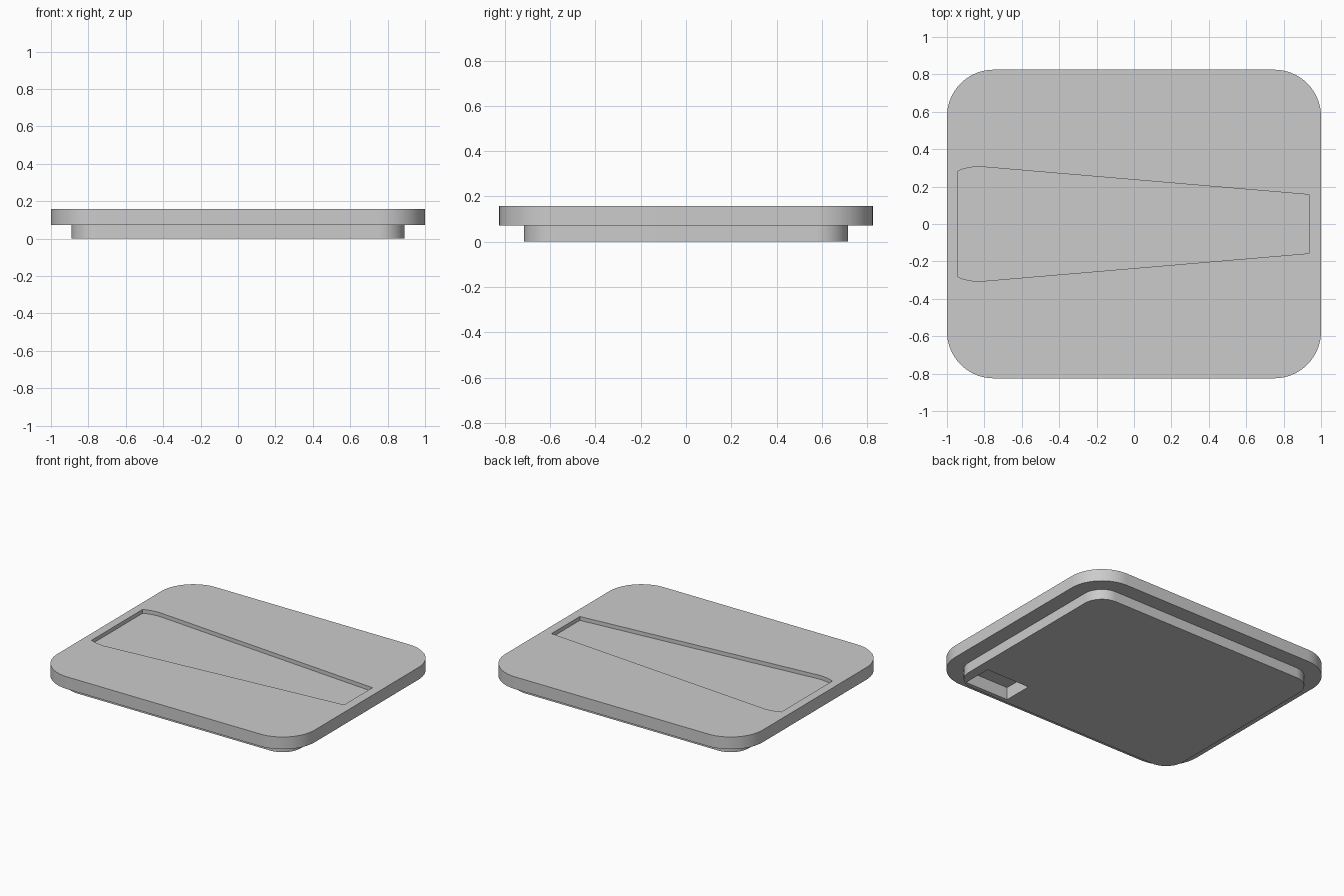
import bpy
import bmesh
from math import cos, sin, pi, radians

cube = bpy.data.objects.get("Cube")
if cube:
    bpy.data.objects.remove(cube, do_unlink=True)

# Single flat colour
grey = bpy.data.materials.new("light grey")
grey.use_nodes = True
COLOUR = (0.6, 0.6, 0.6, 1)
grey.diffuse_color = COLOUR
grey.node_tree.nodes["Principled BSDF"].inputs["Base Color"].default_value = COLOUR


def rounded_rect(hx, hy, r, steps=16):
    """Outline of a rounded rectangle, counter-clockwise."""
    points = []
    for quarter, (sx, sy) in enumerate([(1, 1), (-1, 1), (-1, -1), (1, -1)]):
        for i in range(steps + 1):
            a = (quarter + i / steps) * pi / 2
            points.append((sx * (hx - r) + r * cos(a), sy * (hy - r) + r * sin(a)))
    return points


def prism(name, outline, z0, z1):
    """Extrude a flat outline from z0 up to z1."""
    bm = bmesh.new()
    base = bm.faces.new([bm.verts.new((x, y, z0)) for x, y in outline])
    ext = bmesh.ops.extrude_face_region(bm, geom=[base])
    verts = [g for g in ext["geom"] if isinstance(g, bmesh.types.BMVert)]
    bmesh.ops.translate(bm, verts=verts, vec=(0, 0, z1 - z0))
    bmesh.ops.recalc_face_normals(bm, faces=bm.faces)
    mesh = bpy.data.meshes.new(name)
    bm.to_mesh(mesh)
    bm.free()
    mesh.materials.append(grey)
    obj = bpy.data.objects.new(name, mesh)
    bpy.context.collection.objects.link(obj)
    return obj


def activate(obj):
    bpy.ops.object.select_all(action="DESELECT")
    obj.select_set(True)
    bpy.context.view_layer.objects.active = obj


def cut(obj, cutter):
    mod = obj.modifiers.new("cut", "BOOLEAN")
    mod.operation = "DIFFERENCE"
    mod.solver = "EXACT"
    mod.object = cutter
    activate(obj)
    bpy.ops.object.modifier_apply(modifier=mod.name)


# Two stacked slabs: wide top plate and smaller stepped base
STEP, TOP = 0.072, 0.158
top_plate = prism("top_plate", rounded_rect(1.0, 0.825, 0.25), STEP, TOP)
base_plate = prism("base_plate", rounded_rect(0.89, 0.715, 0.14), 0, STEP)

# Tapered shallow tray in the top, with curved shoulders at the wide end
side = [(0.935, 0.157), (-0.83, 0.307), (-0.87, 0.303), (-0.91, 0.295), (-0.94, 0.283)]
tray = side + [(x, -y) for x, y in reversed(side)]
tray_cutter = prism("tray_cutter", tray, TOP - 0.027, TOP + 0.1)
cut(top_plate, tray_cutter)

# Rectangular pocket in the underside
pocket = [(0.48, -0.685), (0.82, -0.685), (0.82, -0.475), (0.48, -0.475)]
pocket_cutter = prism("pocket_cutter", pocket, -0.1, 0.088)
cut(base_plate, pocket_cutter)
cut(top_plate, pocket_cutter)

for cutter in (tray_cutter, pocket_cutter):
    bpy.data.objects.remove(cutter, do_unlink=True)

for obj in (top_plate, base_plate):
    activate(obj)
    bpy.ops.object.shade_smooth_by_angle(angle=radians(30))
